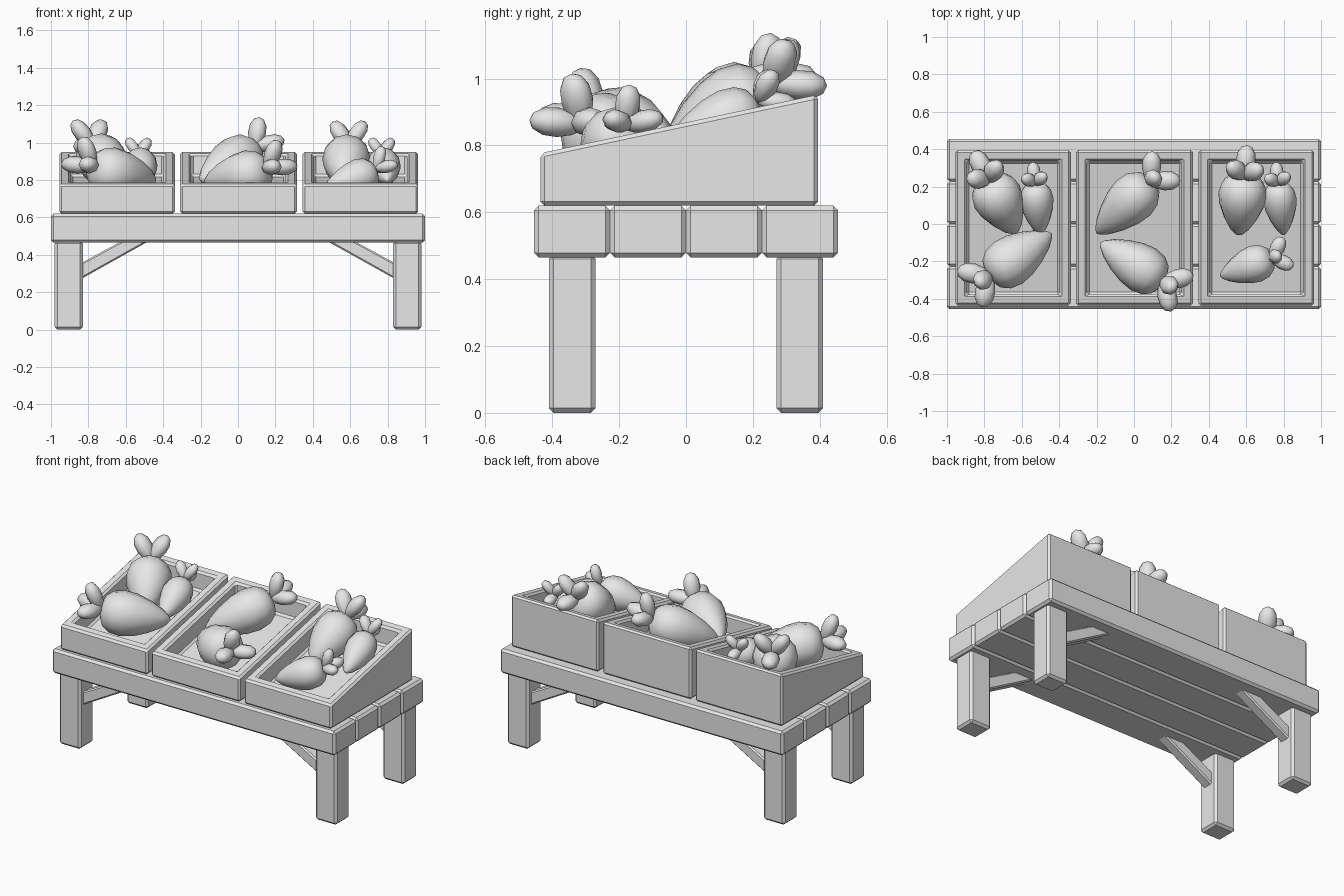
import bpy, bmesh, math
from mathutils import Vector, Matrix

cube = bpy.data.objects.get("Cube")
if cube:
    bpy.data.objects.remove(cube, do_unlink=True)

grey = bpy.data.materials.new("plain_grey")
grey.use_nodes = True
grey.diffuse_color = (0.8, 0.8, 0.8, 1)
grey.node_tree.nodes["Principled BSDF"].inputs["Base Color"].default_value = (0.8, 0.8, 0.8, 1)


def finish(name, bm, bevel=0.0, smooth=False):
    """Turn a bmesh into an object, with chamfered or smooth edges."""
    bmesh.ops.recalc_face_normals(bm, faces=bm.faces)
    for face in bm.faces:
        face.smooth = smooth
    mesh = bpy.data.meshes.new(name)
    bm.to_mesh(mesh)
    bm.free()
    mesh.materials.append(grey)
    obj = bpy.data.objects.new(name, mesh)
    bpy.context.collection.objects.link(obj)
    if bevel:
        mod = obj.modifiers.new("chamfer", "BEVEL")
        mod.width = bevel
        mod.segments = 1
        mod.limit_method = "ANGLE"
    return obj


def box_mesh(low, high):
    low, high = Vector(low), Vector(high)
    bm = bmesh.new()
    bmesh.ops.create_cube(bm, size=1)
    for v in bm.verts:
        v.co = (low + high) / 2 + v.co * (high - low)
    return bm


def rim(y):
    """Height of the sloping crate rim."""
    return 0.777 + (y + 0.435) * 0.211


# Table top: four long planks
PLANK = 0.2275
for i in range(4):
    y = (i - 2) * PLANK
    finish("table_plank", box_mesh((-1, y, 0.465), (1, y + PLANK, 0.62)), 0.014)

# Legs with diagonal braces
for sx in (-1, 1):
    for sy in (-1, 1):
        finish("table_leg", box_mesh((sx * 0.905 - 0.075, sy * 0.34 - 0.07, 0),
                                     (sx * 0.905 + 0.075, sy * 0.34 + 0.07, 0.475)), 0.014)
        bm = bmesh.new()
        profile = [(0.85, 0.265), (0.85, 0.35), (0.61, 0.48), (0.465, 0.48)]
        face = bm.faces.new([bm.verts.new((sx * x, sy * 0.34 - 0.035, z)) for x, z in profile])
        side = bmesh.ops.extrude_face_region(bm, geom=[face])
        for v in side["geom"]:
            if isinstance(v, bmesh.types.BMVert):
                v.co.y += 0.07
        finish("leg_brace", bm, 0.008)

# Sloping crates, open at the top
DEPTH = 0.12
for name, x0, x1 in (("right_crate", -0.955, -0.338), ("middle_crate", -0.31, 0.315),
                     ("left_crate", 0.345, 0.963)):
    bm = box_mesh((x0, -0.435, 0.62), (x1, 0.395, 0.9))
    top = max(bm.faces, key=lambda f: f.calc_center_median().z)
    for v in top.verts:
        v.co.z = rim(v.co.y)
    bm.normal_update()
    bmesh.ops.inset_region(bm, faces=[top], thickness=0.06, use_even_offset=True)
    hollow = bmesh.ops.extrude_face_region(bm, geom=[top])
    for v in hollow["geom"]:
        if isinstance(v, bmesh.types.BMVert):
            v.co.z -= DEPTH
    if top.is_valid:
        bm.faces.remove(top)
    finish(name, bm, 0.012)

# Root outline: position from crown to tip, share of full radius
OUTLINE = [(0.02, 0.35), (0.06, 0.66), (0.16, 0.9), (0.32, 1), (0.5, 0.92),
           (0.7, 0.7), (0.87, 0.42), (0.97, 0.16)]
SIDES = 12


def add_root(head, axis, length, radius):
    bm = bmesh.new()
    frame = Matrix.Translation(head) @ axis.to_track_quat("Z", "Y").to_matrix().to_4x4()
    rings = [[bm.verts.new(frame @ Vector((r * radius * math.cos(a), r * radius * math.sin(a), t * length)))
              for a in (math.tau * k / SIDES for k in range(SIDES))] for t, r in OUTLINE]
    for one, two in zip(rings, rings[1:]):
        for k in range(SIDES):
            n = (k + 1) % SIDES
            bm.faces.new((one[k], one[n], two[n], two[k]))
    for ring, t in ((rings[0], 0), (rings[-1], 1)):
        end = bm.verts.new(frame @ Vector((0, 0, t * length)))
        for k in range(SIDES):
            bm.faces.new((ring[k], ring[(k + 1) % SIDES], end))
    finish("carrot_root", bm, smooth=True)


def add_leaf(centre, direction, size):
    bm = bmesh.new()
    bmesh.ops.create_uvsphere(bm, u_segments=8, v_segments=6, radius=1)
    for v in bm.verts:
        v.co.x *= 0.052 * size * (1 + 0.15 * v.co.z)
        v.co.y *= 0.044 * size * (1 + 0.15 * v.co.z)
        v.co.z *= 0.088 * size
    bm.transform(Matrix.Translation(centre) @ direction.to_track_quat("Z", "Y").to_matrix().to_4x4())
    finish("carrot_leaf", bm, smooth=True)


# Carrots: crown position, tip position, radius, roll of the leaves in degrees
CARROTS = [
    ((-0.78, 0.24), (-0.63, -0.05), 0.135, 30),
    ((-0.53, 0.22), (-0.5, -0.06), 0.09, 30),
    ((-0.78, -0.28), (-0.44, -0.05), 0.135, 90),
    ((0.09, 0.23), (-0.2, -0.05), 0.13, 90),
    ((0.16, -0.31), (-0.18, -0.1), 0.13, 90),
    ((0.59, 0.26), (0.56, -0.06), 0.13, 30),
    ((0.77, 0.22), (0.8, -0.06), 0.09, 30),
    ((0.74, -0.18), (0.46, -0.28), 0.1, 90),
]
for (hx, hy), (tx, ty), radius, roll in CARROTS:
    head = Vector((hx, hy, rim(hy) - DEPTH + radius + 0.035))
    tip = Vector((tx, ty, rim(ty) - DEPTH + 0.06))
    axis = (tip - head).normalized()
    add_root(head, axis, (tip - head).length, radius)
    size = radius / 0.13
    side = axis.cross(Vector((0, 0, 1))).normalized()
    up = side.cross(axis)
    for k in range(3):
        a = math.radians(roll + 120 * k)
        out = side * math.cos(a) + up * math.sin(a)
        way = (out * 0.75 - axis * 0.6 + Vector((0, 0, 0.35))).normalized()
        add_leaf(head + way * 0.075 * size + Vector((0, 0, 0.015)), way, size)
